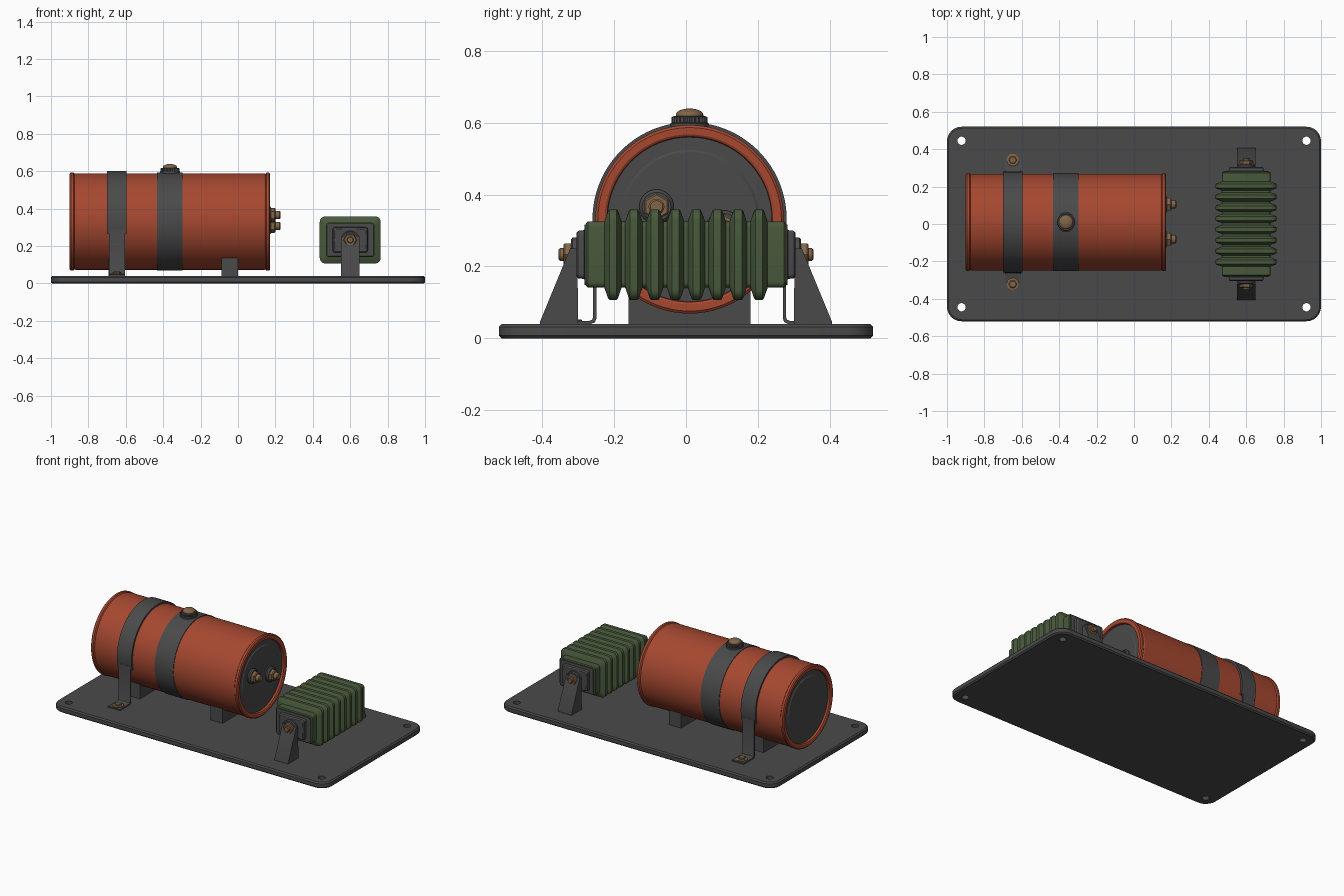
import bpy, bmesh
from math import pi, sin, cos, radians
from mathutils import Matrix, Vector

if "Cube" in bpy.data.objects:
    bpy.data.objects.remove(bpy.data.objects["Cube"])


def material(name, rgb):
    m = bpy.data.materials.new(name)
    m.use_nodes = True
    m.diffuse_color = (*rgb, 1)
    m.node_tree.nodes["Principled BSDF"].inputs["Base Color"].default_value = (*rgb, 1)
    return m


RED = material("rust_red", (0.38, 0.065, 0.03))
GREY = material("dark_grey", (0.068, 0.068, 0.068))
GREEN = material("olive_green", (0.065, 0.10, 0.045))
BRASS = material("dull_brass", (0.22, 0.13, 0.065))
AXES = {"Z": Matrix(), "X": Matrix.Rotation(radians(90), 4, "Y"),
        "Y": Matrix.Rotation(radians(-90), 4, "X"), "-Y": Matrix.Rotation(radians(90), 4, "X")}


def finish(name, bm, mat):
    bmesh.ops.recalc_face_normals(bm, faces=bm.faces)
    mesh = bpy.data.meshes.new(name)
    bm.to_mesh(mesh)
    bm.free()
    mesh.materials.append(mat)
    obj = bpy.data.objects.new(name, mesh)
    bpy.context.collection.objects.link(obj)
    return obj


def circle(r, n=32, notch=0):
    return [((r - notch * (i % 2)) * cos(2 * pi * i / n),
             (r - notch * (i % 2)) * sin(2 * pi * i / n)) for i in range(n)]


def rounded(hx, hy, r, seg=6):
    pts = []
    for k, (sx, sy) in enumerate(((1, 1), (-1, 1), (-1, -1), (1, -1))):
        for i in range(seg + 1):
            a = (k + i / seg) * pi / 2
            pts.append((sx * (hx - r) + r * cos(a), sy * (hy - r) + r * sin(a)))
    return pts


def loft(name, mat, sections, loc=(0, 0, 0), axis="Z"):
    """Capped skin through (outline, height) sections."""
    bm = bmesh.new()
    rings = [[bm.verts.new((x, y, h)) for x, y in pts] for pts, h in sections]
    for a, b in zip(rings, rings[1:]):
        for i in range(len(a)):
            j = (i + 1) % len(a)
            bm.faces.new((a[i], a[j], b[j], b[i]))
    bm.faces.new(rings[0])
    bm.faces.new(rings[-1])
    bm.transform(Matrix.Translation(loc) @ AXES[axis])
    return finish(name, bm, mat)


def turned(name, mat, profile, loc, axis="Z", n=32):
    return loft(name, mat, [(circle(r, n), h) for r, h in profile], loc, axis)


def box(name, mat, lo, hi):
    bm = bmesh.new()
    bmesh.ops.create_cube(bm, size=1)
    lo, hi = Vector(lo), Vector(hi)
    bm.transform(Matrix.Translation((lo + hi) / 2) @ Matrix.Diagonal((*(hi - lo), 1)))
    return finish(name, bm, mat)


def prism(name, mat, outline, x0, x1):
    """Outline in the yz plane, extruded along x."""
    bm = bmesh.new()
    face = bm.faces.new([bm.verts.new((x0, y, z)) for y, z in outline])
    new = bmesh.ops.extrude_face_region(bm, geom=[face])["geom"]
    bmesh.ops.translate(bm, vec=(x1 - x0, 0, 0), verts=[v for v in new if isinstance(v, bmesh.types.BMVert)])
    return finish(name, bm, mat)


# Base plate with rounded corners and four through holes
base = loft("base_plate", GREY, [(rounded(0.992, 0.512, 0.07), 0), (rounded(1, 0.52, 0.078), 0.008),
                                 (rounded(1, 0.52, 0.078), 0.032), (rounded(0.992, 0.512, 0.07), 0.04)])
for sx in (-1, 1):
    for sy in (-1, 1):
        cutter = turned("hole_cutter", GREY, [(0.022, -0.1), (0.022, 0.1)], (0.922 * sx, 0.445 * sy, 0))
        mod = base.modifiers.new("hole", "BOOLEAN")
        mod.operation, mod.object = "DIFFERENCE", cutter
        bpy.context.view_layer.objects.active = base
        bpy.ops.object.modifier_apply(modifier=mod.name)
        bpy.data.objects.remove(cutter)

# Tank: turned shell with rolled rims and recessed ends
TY, TZ, TX, R, HALF = 0.01, 0.331, -0.364, 0.258, 0.536
rim = [(0.228, HALF - 0.02), (0.23, HALF - 0.004), (0.236, HALF), (0.255, HALF), (0.262, HALF - 0.006),
       (0.262, HALF - 0.02), (0.255, HALF - 0.026), (R, HALF - 0.031)]
turned("tank_shell", RED, [(r, -h) for r, h in rim] + rim[::-1], (TX, TY, TZ), "X", 96)
turned("tank_band", GREY, [(R - 0.01, -0.068), (0.262, -0.068), (0.262, 0.068), (R - 0.01, 0.068)],
       (TX, TY, TZ), "X", 96)
lid = HALF - 0.021
steps = [(0.229, lid), (0.229, lid + 0.004), (0.193, lid + 0.004), (0.187, lid + 0.008)]
turned("tank_ends", GREY, [(r, -h) for r, h in steps[::-1]] + steps, (TX, TY, TZ), "X", 96)

# Filler cap with knurled collar
loft("cap_collar", GREY, [(circle(0.053, 48), -0.02), (circle(0.053, 48), 0.004),
                          (circle(0.05, 48, 0.004), 0.006), (circle(0.05, 48, 0.004), 0.021),
                          (circle(0.044, 48), 0.024)], (TX, TY, 0.594))
turned("cap_dome", BRASS, [(0.038, 0), (0.038, 0.006)] +
       [(0.038 * cos(a / 12 * pi), 0.006 + 0.017 * sin(a / 12 * pi)) for a in (1, 2, 3, 4, 5)],
       (TX, TY, 0.616))

# Two terminals on the tank end
for i, (y, z) in enumerate(((-0.082, 0.366), (0.105, 0.308))):
    side = ("right", "left")[i]
    turned(side + "_terminal_collar", GREY, [(0.048, 0), (0.048, 0.016), (0.04, 0.024)], (0.153, y, z), "X")
    turned(side + "_terminal_nut", BRASS, [(0.038, 0), (0.038, 0.018), (0.033, 0.023)], (0.177, y, z), "X", 6)
    turned(side + "_terminal_stud", BRASS, [(0.022, 0), (0.022, 0.022), (0.017, 0.027)], (0.2, y, z), "X", 20)

# Saddle blocks under the tank
for name, x in (("front_saddle", -0.045), ("rear_saddle", -0.648)):
    box(name, GREY, (x - 0.044, TY - 0.17, 0.038), (x + 0.044, TY + 0.17, 0.14))

# Hold-down strap: wide hoop, narrower legs and bolted feet
SX, RS, T = -0.648, 0.257, 0.013
angles = [radians(-14 + 208 * i / 48) for i in range(49)]
arc = [[(TY + r * cos(a), TZ + r * sin(a)) for a in angles] for r in (RS, RS + T)]
prism("strap_hoop", GREY, arc[1] + arc[0][::-1], SX - 0.053, SX + 0.053)
for side, s in (("left", 1), ("right", -1)):
    leg = [(0.259, 0.29), (0.268, 0.29), (0.268, 0.06), (0.271, 0.052), (0.28, 0.048), (0.375, 0.048),
           (0.375, 0.039), (0.276, 0.039), (0.263, 0.045), (0.259, 0.056)]
    prism(side + "_strap_leg", GREY, [(TY + s * y, z) for y, z in leg], SX - 0.043, SX + 0.043)
    spot = (SX, TY + s * 0.332, 0.047)
    turned(side + "_strap_washer", BRASS, [(0.033, 0), (0.033, 0.004), (0.03, 0.006)], spot)
    turned(side + "_strap_bolt", BRASS, [(0.022, 0.005), (0.022, 0.013), (0.018, 0.016)], spot, n=6)

# Finned block: one loft with eight tapered ribs
BX, BZ = 0.6, 0.233
low, high = rounded(0.13, 0.092, 0.016), rounded(0.163, 0.126, 0.03)
shoulder = rounded(0.158, 0.121, 0.028)
ribs = [(rounded(0.125, 0.087, 0.014), -0.278), (low, -0.273)]
for i in range(8):
    c = (i - 3.5) * 0.058
    ribs += [(low, c - 0.024), (shoulder, c - 0.014), (high, c - 0.01),
             (high, c + 0.01), (shoulder, c + 0.014), (low, c + 0.024)]
ribs += [(low, 0.273), (rounded(0.125, 0.087, 0.014), 0.278)]
loft("finned_block", GREEN, ribs, (BX, 0, BZ), "Y")

# End plates, bolts and wedge brackets of the finned block
for side, s, axis in (("left", 1, "Y"), ("right", -1, "-Y")):
    loft(side + "_end_plate", GREY, [(rounded(0.121, 0.084, 0.014), 0), (rounded(0.121, 0.084, 0.014), 0.006),
                                     (rounded(0.094, 0.068, 0.014), 0.007), (rounded(0.092, 0.066, 0.014), 0.024),
                                     (rounded(0.085, 0.059, 0.01), 0.029)], (BX, s * 0.276, BZ), axis)
    turned(side + "_mount_collar", GREY, [(0.048, 0), (0.048, 0.012), (0.042, 0.017)],
           (BX, s * 0.303, BZ), axis)
    turned(side + "_mount_nut", BRASS, [(0.036, 0), (0.036, 0.016), (0.031, 0.021)],
           (BX, s * 0.32, BZ), axis, 6)
    turned(side + "_mount_stud", BRASS, [(0.018, 0), (0.018, 0.012), (0.014, 0.016)],
           (BX, s * 0.338, BZ), axis, 20)
    wedge = [(0.3, 0.038), (0.406, 0.038), (0.406, 0.046), (0.322, 0.25), (0.302, 0.25)]
    prism(side + "_bracket", GREY, [(s * y, z) for y, z in wedge], BX - 0.05, BX + 0.05)

# Smooth shading with sharp edges kept
bpy.ops.object.select_all(action="DESELECT")
for obj in bpy.context.collection.objects:
    if obj.type == "MESH":
        obj.select_set(True)
        bpy.context.view_layer.objects.active = obj
bpy.ops.object.shade_smooth_by_angle(angle=radians(30))
